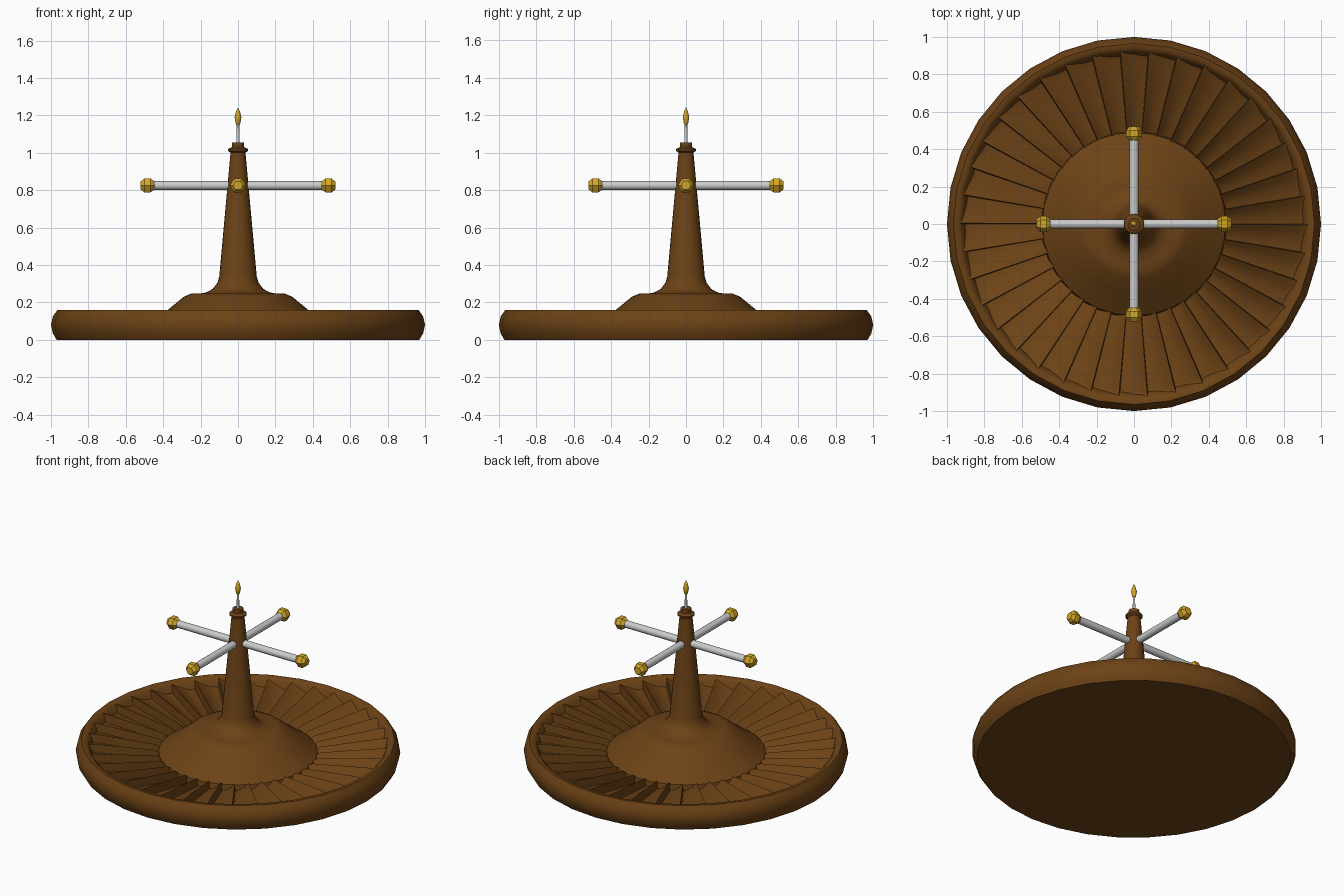
import bpy, bmesh, math
from mathutils import Matrix

if "Cube" in bpy.data.objects:
    bpy.data.objects.remove(bpy.data.objects["Cube"])


def material(name, color):
    m = bpy.data.materials.new(name)
    m.diffuse_color = color
    m.use_nodes = True
    m.node_tree.nodes["Principled BSDF"].inputs["Base Color"].default_value = m.diffuse_color
    return m


wood = material("wood", (0.15, 0.055, 0.008, 1))
gold = material("gold", (0.65, 0.38, 0.02, 1))


def finish(bm, name, mat=None, angle=None):
    bmesh.ops.remove_doubles(bm, verts=bm.verts, dist=1e-5)
    bmesh.ops.recalc_face_normals(bm, faces=bm.faces)
    me = bpy.data.meshes.new(name)
    bm.to_mesh(me)
    bm.free()
    ob = bpy.data.objects.new(name, me)
    bpy.context.collection.objects.link(ob)
    if mat:
        me.materials.append(mat)
    if angle:
        bpy.ops.object.select_all(action='DESELECT')
        ob.select_set(True)
        bpy.context.view_layer.objects.active = ob
        bpy.ops.object.shade_smooth_by_angle(angle=math.radians(angle))
    return ob


def lathe(name, profile, sides, mat=None, angle=None, matrix=None):
    bm = bmesh.new()
    vs = [bm.verts.new((r, 0, z)) for r, z in profile]
    es = [bm.edges.new(p) for p in zip(vs, vs[1:])]
    bmesh.ops.spin(bm, geom=vs + es, cent=(0, 0, 0), axis=(0, 0, 1),
                   angle=math.tau, steps=sides, use_duplicate=False)
    bmesh.ops.remove_doubles(bm, verts=bm.verts, dist=1e-5)
    if matrix:
        bm.transform(matrix)
    return finish(bm, name, mat, angle)


# Wheel bowl with rounded rim and raised central cone
lathe("wheel_bowl", [(0, 0), (0.97, 0), (0.99, 0.035), (1.0, 0.08), (0.99, 0.125),
                     (0.965, 0.16), (0.94, 0.158), (0.92, 0.14), (0.90, 0.09),
                     (0.50, 0.03), (0.49, 0.08), (0.375, 0.16), (0.29, 0.23),
                     (0.25, 0.247), (0.15, 0.247), (0, 0.247)], 32, wood, 40)

# Ring of sawtooth pockets: each ramp rises counterclockwise, then drops
TEETH = 38
STATIONS = [(0.47, 0.04, 0.075), (0.51, 0.043, 0.10), (0.70, 0.068, 0.125),
            (0.88, 0.092, 0.148), (0.92, 0.105, 0.15), (0.945, 0.14, 0.148)]
bm = bmesh.new()
spokes = []
for k in range(TEETH):
    for t, h in ((0, 0), (0.35, 0.12), (0.7, 0.55), (0.97, 1)):
        a = math.tau * (k + t) / TEETH
        spokes.append([bm.verts.new((r * math.cos(a), r * math.sin(a), lo + (hi - lo) * h))
                       for r, lo, hi in STATIONS])
for i, s in enumerate(spokes):
    n = spokes[(i + 1) % len(spokes)]
    for j in range(len(STATIONS) - 1):
        bm.faces.new((s[j], s[j + 1], n[j + 1], n[j]))
finish(bm, "pocket_ring", wood, 35)

# Central post with flared foot and collar
lathe("post", [(0.24, 0.24), (0.21, 0.246), (0.17, 0.253), (0.135, 0.272), (0.11, 0.305),
               (0.10, 0.34), (0.04, 1.0), (0.053, 1.01), (0.053, 1.02), (0.033, 1.03),
               (0.033, 1.054), (0, 1.054)], 24, wood, 40)

# Spindle and pointed finial
lathe("spindle", [(0, 1.04), (0.009, 1.04), (0.007, 1.15), (0, 1.15)], 12, None, 40)
lathe("finial", [(0, 1.14), (0.012, 1.155), (0.018, 1.19), (0.011, 1.22), (0, 1.243)],
      10, gold, 50)

# Four handle arms with faceted end knobs
for k in range(4):
    m = (Matrix.Translation((0, 0, 0.825)) @ Matrix.Rotation(k * math.pi / 2, 4, 'Z')
         @ Matrix.Rotation(math.pi / 2, 4, 'Y'))
    lathe(f"arm_{k + 1}", [(0, 0), (0.024, 0), (0.024, 0.46), (0, 0.46)], 16, None, 40, m)
    lathe(f"knob_{k + 1}", [(0, 0.447), (0.026, 0.447), (0.043, 0.468), (0.043, 0.5),
                            (0.026, 0.52), (0, 0.52)], 6, gold, None,
          m @ Matrix.Rotation(math.pi / 6, 4, 'Z'))
